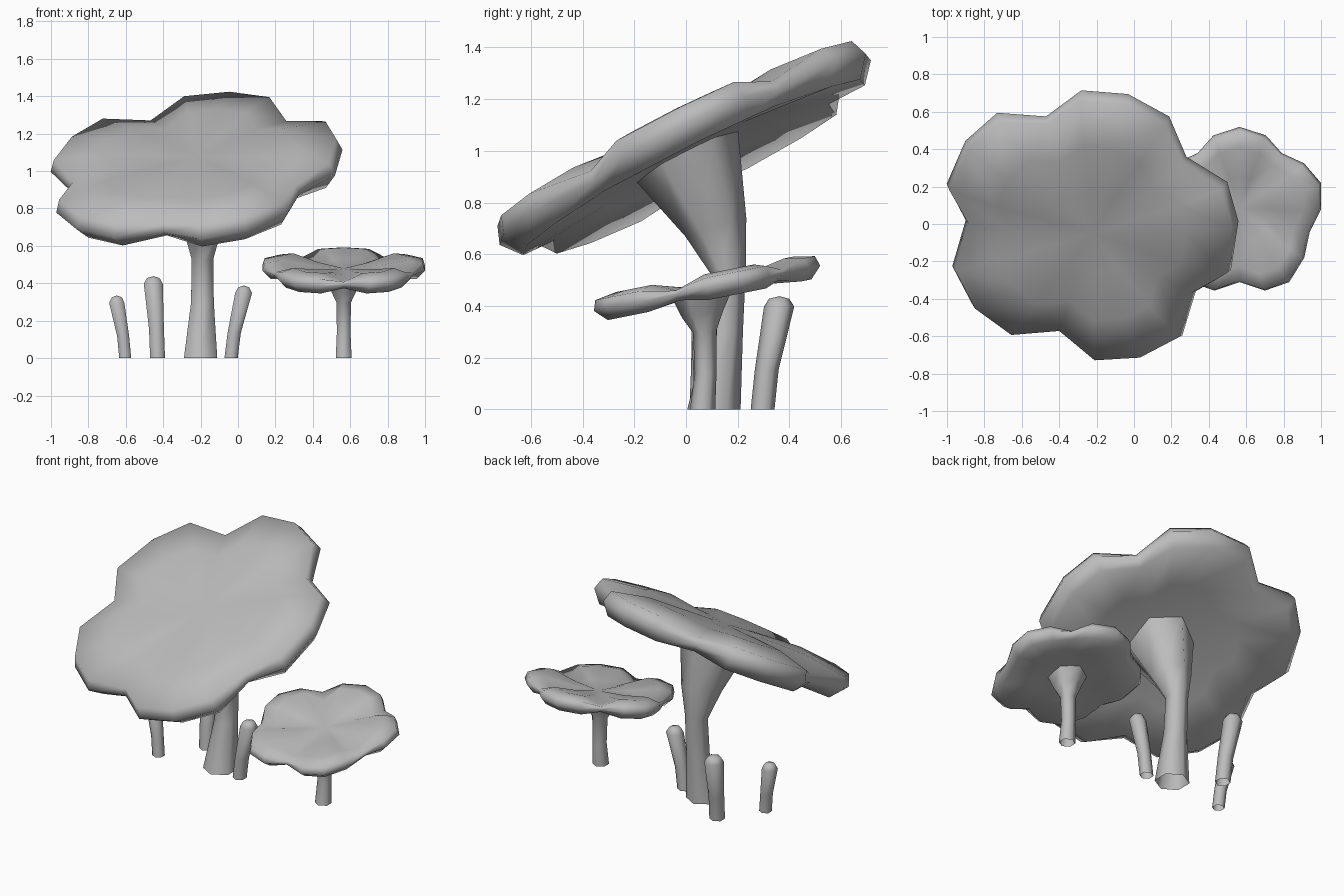
import bpy, bmesh, math
from mathutils import Vector

if "Cube" in bpy.data.objects:
    bpy.data.objects.remove(bpy.data.objects["Cube"])

grey = bpy.data.materials.new("plain_grey")
grey.use_nodes = True
grey.diffuse_color = (0.5, 0.5, 0.5, 1)
grey.node_tree.nodes["Principled BSDF"].inputs["Base Color"].default_value = (0.5, 0.5, 0.5, 1)


def loft(name, rings):
    """Skin a list of rings; a single-point ring closes to a tip, other ends stay open."""
    bm = bmesh.new()
    loops = [[bm.verts.new(p) for p in ring] for ring in rings]
    for a, b in zip(loops, loops[1:]):
        n = max(len(a), len(b))
        for i in range(n):
            j = (i + 1) % n
            if len(a) == 1:
                bm.faces.new((a[0], b[j], b[i]))
            elif len(b) == 1:
                bm.faces.new((a[i], a[j], b[0]))
            else:
                bm.faces.new((a[i], a[j], b[j], b[i]))
    for f in bm.faces:
        f.smooth = True
    mesh = bpy.data.meshes.new(name)
    bm.to_mesh(mesh)
    bm.free()
    mesh.materials.append(grey)
    obj = bpy.data.objects.new(name, mesh)
    bpy.context.collection.objects.link(obj)


def hexagon(centre, r, slope=(0, 0)):
    c = Vector(centre)
    ring = []
    for i in range(6):
        a = math.pi * (i + 0.5) / 3
        x, y = r * math.cos(a), r * math.sin(a)
        ring.append(c + Vector((x, y, slope[0] * x + slope[1] * y)))
    return ring


def cap(name, centre, slope, outline, profile, middle):
    """Five-lobed tilted cap; every fourth outline point, from the first, is a notch."""
    c = Vector(centre)
    normal = Vector((-slope[0], -slope[1], 1)).normalized()
    rings = [[c + normal * middle[0]]]
    for k, lobe, notch in profile:
        ring = []
        for i, (x, y) in enumerate(outline):
            dx, dy = (x - c.x) * k, (y - c.y) * k
            h = notch if i % 4 == 0 else lobe
            ring.append(c + Vector((dx, dy, slope[0] * dx + slope[1] * dy)) + normal * h)
        rings.append(ring)
    rings.append([c + normal * middle[1]])
    loft(name, rings)


# Profiles run from the underside over the rim to the top:
# share of the radius, height on the lobes, height in the notches
large_profile = [(0.55, -0.025, -0.02), (0.92, -0.065, -0.045), (1, 0.012, 0.0),
                 (0.968, 0.082, 0.045), (0.65, 0.115, 0.09), (0.3, 0.11, 0.105)]
small_profile = [(0.5, -0.02, -0.015), (0.9, -0.04, -0.02), (1, 0.005, 0.005),
                 (0.97, 0.045, 0.02), (0.78, 0.06, 0.01), (0.4, 0.03, 0.012)]

# Large cap
large_outline = [(0.28, 0.36), (0.19, 0.58), (-0.03, 0.70), (-0.28, 0.72),
                 (-0.47, 0.575), (-0.73, 0.60), (-0.90, 0.45), (-1.0, 0.22),
                 (-0.90, 0.02), (-0.97, -0.22), (-0.86, -0.43), (-0.66, -0.575),
                 (-0.40, -0.57), (-0.20, -0.715), (0.05, -0.70), (0.26, -0.59),
                 (0.33, -0.36), (0.52, -0.24), (0.56, 0.02), (0.50, 0.23)]
large_slope = (0.14, 0.505)
cap("large_cap", (-0.21, 0, 0.985), large_slope, large_outline, large_profile, (0.0, 0.105))

# Small cap, its right half mirrored to the left
mid = 0.565
half = [(0.79, 0.38), (0.91, 0.325), (1.0, 0.22), (1.0, 0.08), (0.94, -0.04),
        (0.91, -0.18), (0.83, -0.31), (0.70, -0.355)]
right = list(reversed(half))
left = [(2 * mid - x, y) for x, y in half]
back = [(0.705, 0.475), (mid, 0.52), (2 * mid - 0.705, 0.475)]
small_outline = [(mid, -0.31)] + right + back + left
small_slope = (0, 0.2)
cap("small_cap", (mid, 0.09, 0.465), small_slope, small_outline, small_profile, (-0.01, 0.015))

# Stems, flaring into the tilted caps
loft("large_stem", [hexagon((-0.2, 0.108, 0), 0.103), hexagon((-0.19, 0.15, 0.3), 0.07),
                    hexagon((-0.19, 0.165, 0.54), 0.067, (0, 0.3)),
                    hexagon((-0.19, 0.115, 0.705), 0.118, (0, 0.3)),
                    hexagon((-0.2, 0, 0.99), 0.2, large_slope)])
loft("small_stem", [hexagon((mid, 0.064, 0), 0.049), hexagon((mid, 0.076, 0.14), 0.042),
                    hexagon((mid, 0.072, 0.3), 0.045, (0, 0.1)),
                    hexagon((mid, 0.065, 0.37), 0.08, small_slope),
                    hexagon((mid, 0.065, 0.455), 0.12, small_slope)])

# Capless sprouts: base, top, base radius
sprouts = [("right_sprout", (-0.603, 0.05, 0), (-0.648, 0.07, 0.335), 0.037),
           ("back_sprout", (-0.43, 0.296, 0), (-0.453, 0.36, 0.438), 0.046),
           ("middle_sprout", (-0.037, 0.07, 0), (0.03, 0.07, 0.388), 0.041)]
for name, base, top, r in sprouts:
    b, t = Vector(base), Vector(top)
    bend = b.lerp(t, 0.25)
    bend.z = t.z * 0.35
    loft(name, [hexagon(b, r), hexagon(bend, r), hexagon(t - Vector((0, 0, 0.04)), r * 1.27),
                hexagon(t - Vector((0, 0, 0.01)), r * 0.85), [t]])
